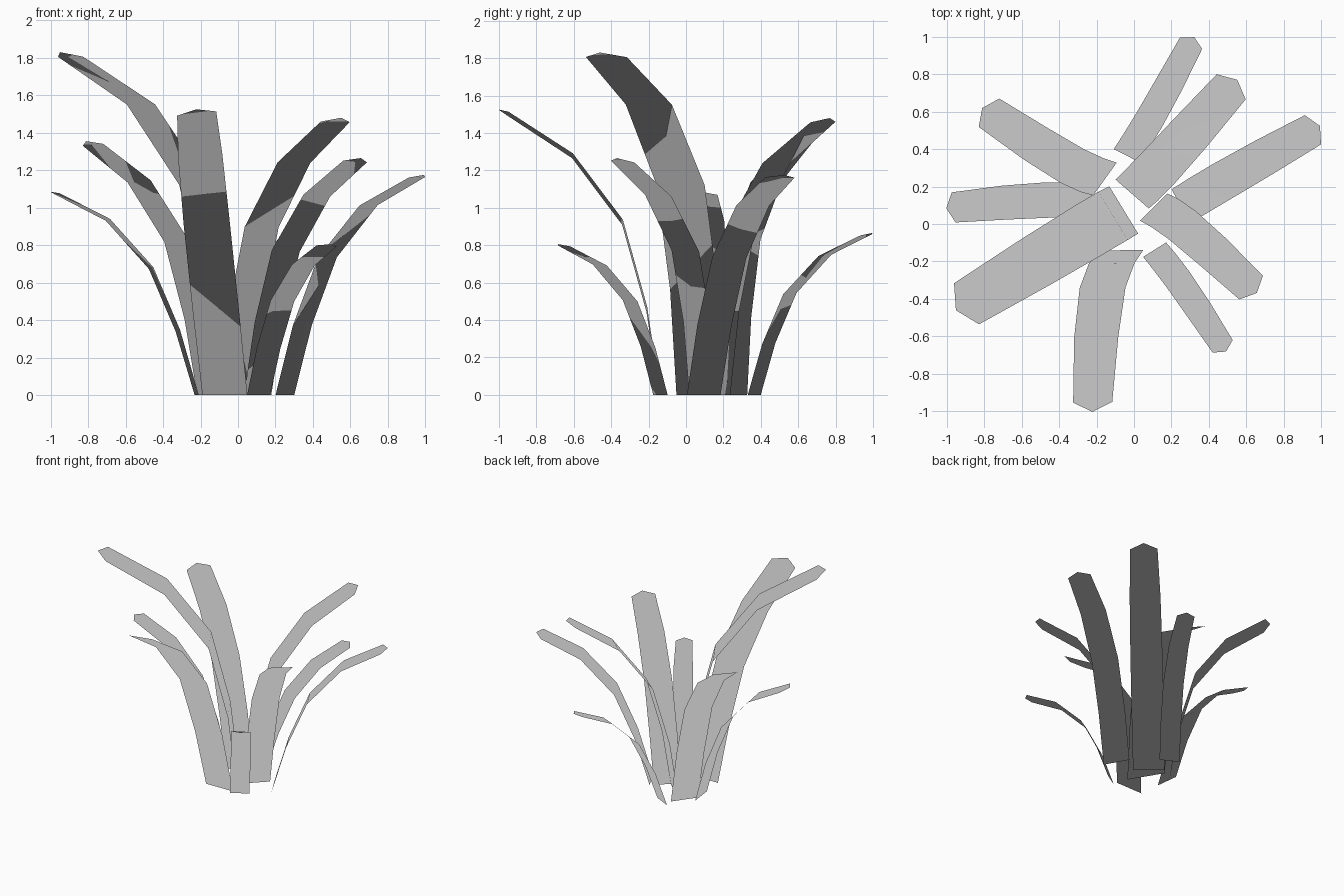
import bpy
from math import sin, cos, radians
from mathutils import Vector

if "Cube" in bpy.data.objects:
    bpy.data.objects.remove(bpy.data.objects["Cube"])

# Shared blade shape, base to tip shoulders (fractions of reach, height, width)
REACH = (0, .08, .23, .54, .94)
RISE = (0, .30, .605, .838, .985)
RISE_LEAN = (0, .08, .10, .12, .02)
WIDTH = (1, 1.02, 1.02, .98, .87)


def blade(name, x, y, heading, reach, drift, height, width, lean):
    """A folded strip that arches outward along its heading and ends in a blunt point."""
    a = radians(heading)
    fwd = Vector((cos(a), sin(a), 0))
    side = Vector((sin(a), -cos(a), 0))

    def centre(r, z):
        out = lean * z + (1 - lean) * r
        return Vector((x, y, 0)) + fwd * reach * out + side * drift * z + Vector((0, 0, height * z))

    verts = []
    for i, (r, z, w) in enumerate(zip(REACH, RISE, WIDTH)):
        c = centre(r, z + abs(lean) * RISE_LEAN[i])
        tilt = Vector((0, 0, -drift / height if i else 0))
        half = (side + tilt) * width * w / 2
        verts += [c - half, c + half]
    verts.append(centre(1, 1))
    faces = [(2 * i, 2 * i + 1, 2 * i + 3, 2 * i + 2) for i in range(4)] + [(8, 9, 10)]
    mesh = bpy.data.meshes.new(name)
    mesh.from_pydata(verts, [], faces)
    mesh.update()
    # Foliage shading: every normal points straight up, so the blades shade evenly
    mesh.shade_smooth()
    mesh.normals_split_custom_set_from_vertices([(0, 0, 1)] * len(verts))
    obj = bpy.data.objects.new(name, mesh)
    bpy.context.collection.objects.link(obj)


# base x, base y, heading, reach, sideways drift, height, width, lean
BLADES = [
    (-.04, .365, 63, .727, .035, .865, .153, .20),
    (-.01, .16, 49, .828, .024, 1.48, .235, 0),
    (.25, .095, 29, .857, -.015, 1.175, .205, .20),
    (.105, .09, -45, .713, -.065, 1.265, .205, .03),
    (.11, -.137, -58, .663, -.035, .805, .145, .20),
    (-.07, -.14, -89, .86, .167, 1.525, .24, 0),
    (-.055, .075, 211.3, 1.043, .008, 1.83, .295, -.08),
    (-.22, .12, 187, .78, .06, 1.085, .186, .20),
    (-.155, .24, 144.3, .753, -.075, 1.355, .215, .03),
]
for n, b in enumerate(BLADES, 1):
    blade(f"leaf_blade_{n}", *b)
